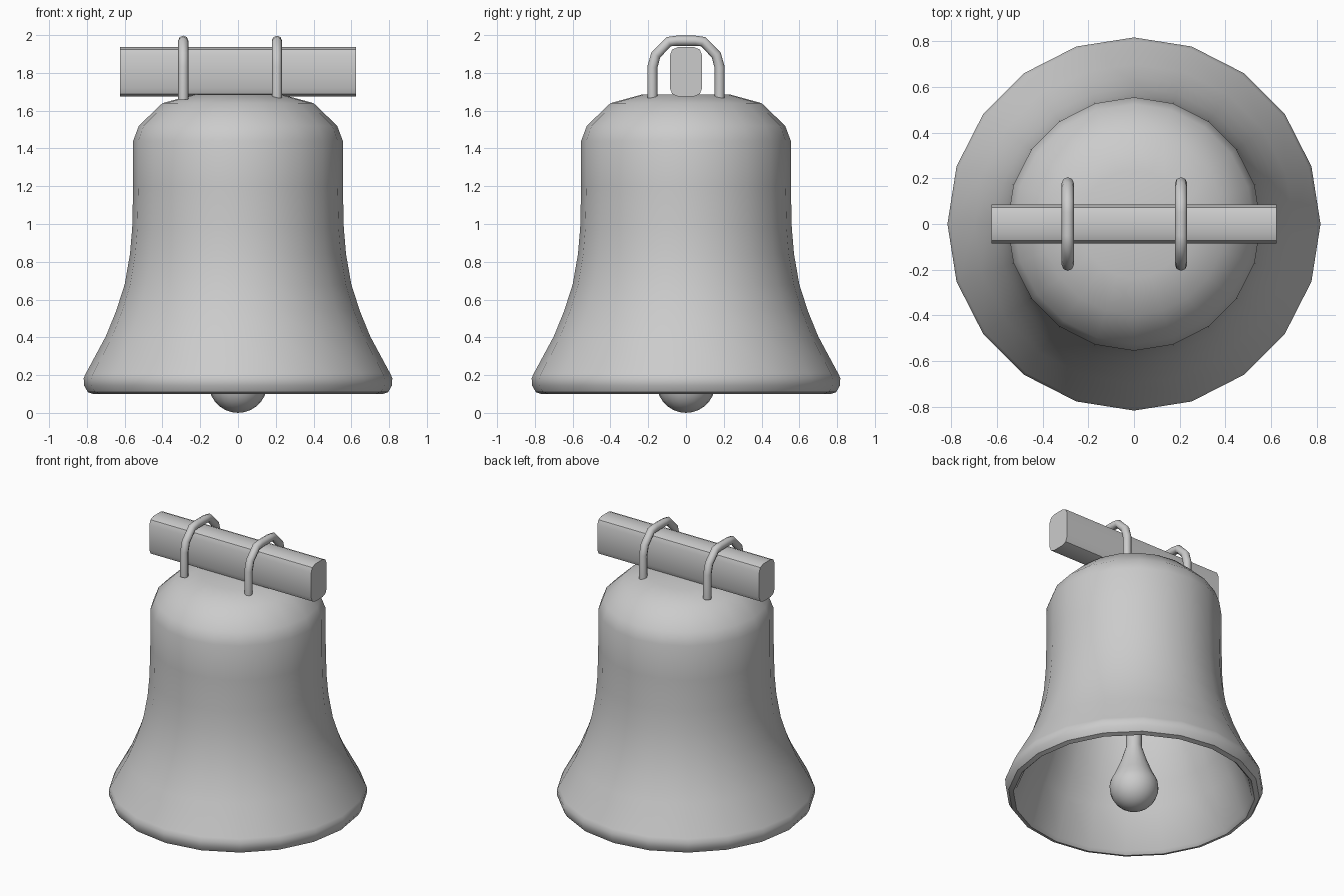
import bpy, bmesh, math

if "Cube" in bpy.data.objects:
    bpy.data.objects.remove(bpy.data.objects["Cube"])


def finish(obj, angle=35):
    bpy.ops.object.select_all(action='DESELECT')
    bpy.context.view_layer.objects.active = obj
    obj.select_set(True)
    bpy.ops.object.shade_smooth_by_angle(angle=math.radians(angle))


def lathe(name, profile, sides):
    """Spin an (r, z) profile around the z axis."""
    bm = bmesh.new()
    verts = [bm.verts.new((r, 0, z)) for r, z in profile]
    edges = [bm.edges.new(p) for p in zip(verts, verts[1:])]
    bmesh.ops.spin(bm, geom=verts + edges, cent=(0, 0, 0), axis=(0, 0, 1),
                   angle=math.tau, steps=sides, use_duplicate=False)
    bmesh.ops.remove_doubles(bm, verts=bm.verts, dist=0.0005)
    bmesh.ops.recalc_face_normals(bm, faces=bm.faces)
    mesh = bpy.data.meshes.new(name)
    bm.to_mesh(mesh)
    bm.free()
    obj = bpy.data.objects.new(name, mesh)
    bpy.context.collection.objects.link(obj)
    return obj


# Bell: outer wall from crown to lip, then the hollow inside
outer = [(0, 1.687), (0.235, 1.685), (0.40, 1.64), (0.525, 1.52), (0.555, 1.44),
         (0.555, 1.2), (0.56, 0.98), (0.572, 0.84), (0.60, 0.68), (0.645, 0.54),
         (0.70, 0.405), (0.805, 0.21), (0.817, 0.185), (0.815, 0.145),
         (0.795, 0.11), (0.765, 0.10)]
inner = [(0.745, 0.12), (0.655, 0.38), (0.595, 0.53), (0.55, 0.68), (0.515, 0.86),
         (0.505, 1.2), (0.50, 1.43), (0.37, 1.58), (0, 1.62)]
bell = lathe("bell_body", outer + inner, 20)
finish(bell, 30)

# Clapper: ball, tapered neck and rod
R = 0.155
clapper_profile = [(R * math.sin(a), R - R * math.cos(a))
                   for a in [math.radians(d) for d in range(0, 116, 13)]]
clapper_profile += [(0.12, 0.255), (0.085, 0.34), (0.05, 0.45), (0.048, 1.63), (0, 1.63)]
finish(lathe("clapper", clapper_profile, 20), 40)

# Headstock beam with rounded long edges
bpy.ops.mesh.primitive_cube_add(size=1, location=(0, 0, 1.806))
beam = bpy.context.object
beam.name = "beam"
bm = bmesh.new()
bm.from_mesh(beam.data)
bmesh.ops.scale(bm, vec=(1.25, 0.172, 0.262), verts=bm.verts)
long_edges = [e for e in bm.edges if abs(e.verts[0].co.x - e.verts[1].co.x) > 1]
bmesh.ops.bevel(bm, geom=long_edges, offset=0.045, segments=2, profile=0.5,
                affect='EDGES')
bm.to_mesh(beam.data)
bm.free()
finish(beam, 30)

# Strap hoops over the beam
half = [(0.178, 1.66), (0.178, 1.83), (0.16, 1.895), (0.092, 1.965), (0.05, 1.97)]
path = [(-y, z) for y, z in half] + half[::-1]
for name, x in (("left_strap", -0.29), ("right_strap", 0.206)):
    curve = bpy.data.curves.new(name, 'CURVE')
    curve.dimensions = '3D'
    curve.bevel_depth = 0.027
    curve.bevel_resolution = 2
    curve.use_fill_caps = True
    spline = curve.splines.new('POLY')
    spline.points.add(len(path) - 1)
    for point, (y, z) in zip(spline.points, path):
        point.co = (x, y, z, 1)
    strap = bpy.data.objects.new(name, curve)
    bpy.context.collection.objects.link(strap)
    bpy.ops.object.select_all(action='DESELECT')
    bpy.context.view_layer.objects.active = strap
    strap.select_set(True)
    bpy.ops.object.convert(target='MESH')
    finish(bpy.context.object, 50)
